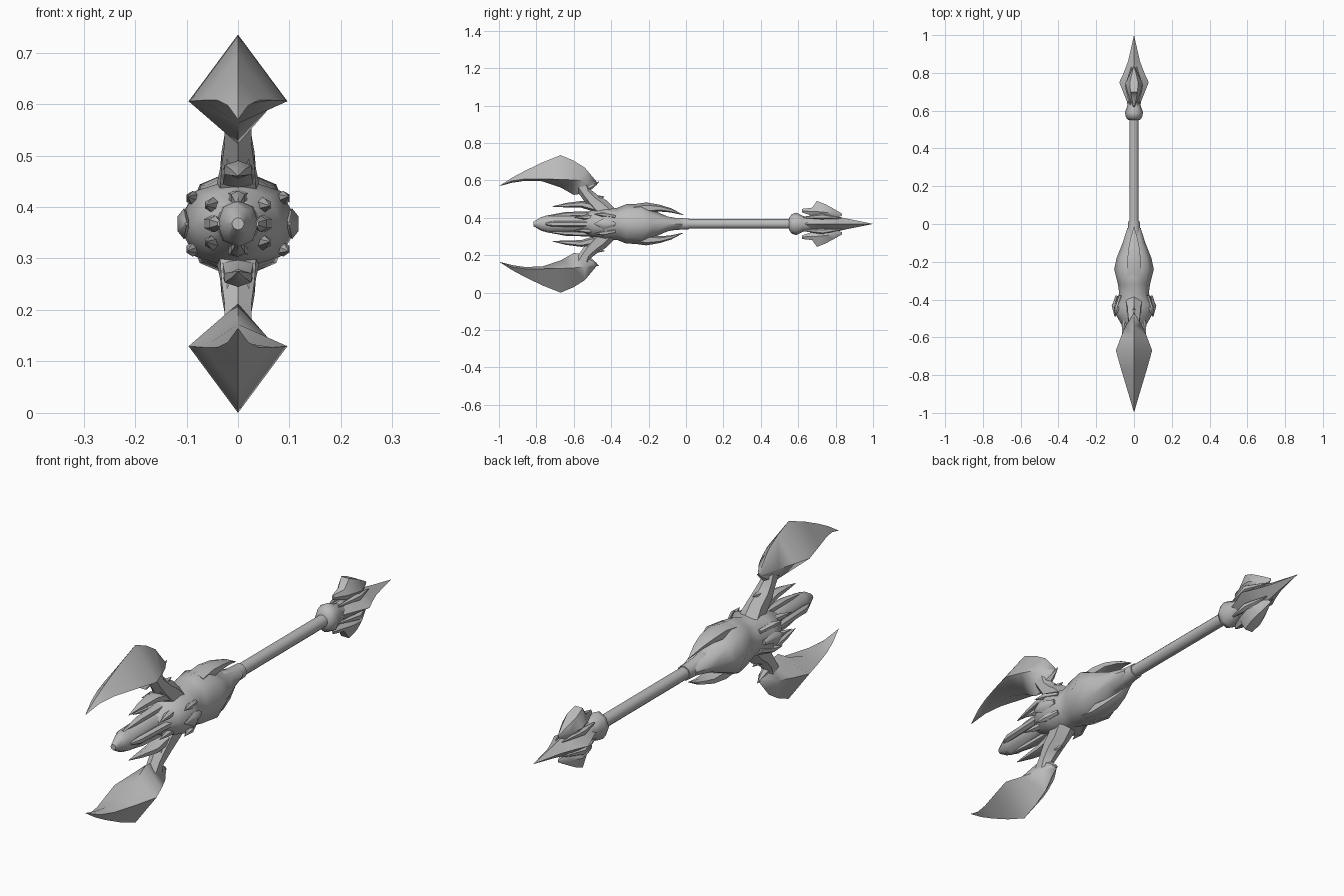
import bpy, bmesh, math
from mathutils import Vector

old = bpy.data.objects.get("Cube")
if old:
    bpy.data.objects.remove(old, do_unlink=True)

AXIS = 0.3675          # height of the shaft axis; part heights are relative to it
GREY = (0.50, 0.50, 0.50, 1)
metal = bpy.data.materials.new("grey metal")
metal.use_nodes = True
metal.diffuse_color = GREY
metal.node_tree.nodes["Principled BSDF"].inputs["Base Color"].default_value = GREY


def skin(name, rings, sharp=50):
    """Join rings of points into one closed, smooth-shaded object."""
    bm = bmesh.new()
    loops = [[bm.verts.new((p[0], p[1], p[2] + AXIS)) for p in r] for r in rings]
    n = len(loops[0])
    for a, b in zip(loops, loops[1:]):
        for i in range(n):
            j = (i + 1) % n
            bm.faces.new((a[i], a[j], b[j], b[i]))
    bm.faces.new(loops[0])
    bm.faces.new(loops[-1])
    bmesh.ops.remove_doubles(bm, verts=bm.verts, dist=0.0005)
    bmesh.ops.recalc_face_normals(bm, faces=bm.faces)
    me = bpy.data.meshes.new(name)
    bm.to_mesh(me)
    bm.free()
    me.materials.append(metal)
    me.shade_smooth()
    me.set_sharp_from_angle(angle=math.radians(sharp))
    ob = bpy.data.objects.new(name, me)
    bpy.context.collection.objects.link(ob)
    return ob


def loft(name, sections, n=4, side=1, sharp=50):
    """Sections along y: (y, top, middle, bottom, half width)."""
    rings = []
    for y, top, mid, low, w in sections:
        ring = []
        for i in range(n):
            a = math.tau * i / n
            s = math.sin(a)
            z = mid + s * (top - mid if s > 0 else mid - low)
            ring.append((w * math.cos(a), y, side * z))
        rings.append(ring)
    return skin(name, rings, sharp)


def turned(name, sections, n=8, sharp=50):
    """Symmetric loft: (y, half height, half width)."""
    return loft(name, [(y, h, 0, -h, w) for y, h, w in sections], n, 1, sharp)


def sweep(name, path, side=1, n=6):
    """Bent spike: (x, y, z, half thickness, half width)."""
    pts = [Vector(p[:3]) for p in path]
    rings = []
    for i, p in enumerate(path):
        t = (pts[min(i + 1, len(pts) - 1)] - pts[max(i - 1, 0)]).normalized()
        up = Vector((1, 0, 0)).cross(t).normalized()
        across = t.cross(up)
        ring = []
        for k in range(n):
            a = math.tau * k / n + math.pi / 2
            v = pts[i] + across * (p[4] * math.cos(a)) + up * (p[3] * math.sin(a))
            ring.append((v.x, v.y, side * v.z))
        rings.append(ring)
    return skin(name, rings)


# Shaft and its front collar
turned("shaft", [(-0.05, .025, .025), (0.6, .025, .025)], 12)
turned("shaft_collar", [(-.17, .035, .03), (-.11, .045, .04), (-.07, .035, .035),
                        (.015, .03, .03)], 10)

# Swollen body
turned("body", [(-.57, .04, .045), (-.5, .075, .085), (-.43, .09, .118), (-.37, .085, .078),
                (-.32, .105, .085), (-.24, .108, .105), (-.18, .075, .092),
                (-.1, .04, .06), (-.02, .025, .035)], 8, 60)

# Central head with rails around it
turned("head_core", [(-.815, .012, .012), (-.775, .036, .028), (-.74, .046, .04),
                     (-.6, .046, .04), (-.48, .05, .05)], 8)
for x, label in ((1, "left"), (-1, "right")):
    sweep(label + "_rail", [(x * .036, -.75, 0, .006, .004), (x * .044, -.71, 0, .016, .014),
                            (x * .05, -.55, 0, .016, .016), (x * .06, -.46, 0, .014, .016)])
    # Pointed nub on each flank of the body
    sweep(label + "_nub", [(x * .10, -.49, 0, .003, .003), (x * .105, -.44, 0, .03, .014),
                           (x * .09, -.38, 0, .01, .01)])

for s, label in ((1, "upper"), (-1, "lower")):
    sweep(label + "_rail", [(0, -.75, .04, .004, .006), (0, -.64, .05, .014, .016),
                            (0, -.49, .054, .014, .022)], s)

    # Large diamond-section blade
    loft(label + "_blade", [
        (-.998, .203, .2025, .202, 0), (-.93, .247, .23, .22, .02),
        (-.863, .283, .24, .23, .04), (-.77, .328, .24, .228, .068),
        (-.67, .3675, .238, .195, .096), (-.6, .338, .235, .155, .07),
        (-.54, .30, .23, .165, .045), (-.475, .222, .218, .21, .004)], 4, s, 60)

    # Neck joining the blade to the body, with barbs
    sweep(label + "_neck", [(0, -.56, .215, .045, .03), (0, -.535, .165, .032, .03),
                            (0, -.50, .125, .04, .037), (0, -.46, .09, .05, .04),
                            (0, -.42, .05, .05, .05)], s)
    sweep(label + "_rear_barb", [(0, -.55, .19, .03, .025), (0, -.505, .205, .017, .014),
                                 (0, -.465, .225, .001, .001)], s)
    sweep(label + "_neck_barb", [(0, -.53, .12, .025, .025), (0, -.475, .14, .015, .015),
                                 (0, -.435, .145, .001, .001)], s)
    sweep(label + "_front_barb", [(0, -.715, .093, .001, .001), (0, -.64, .10, .012, .016),
                                  (0, -.56, .105, .018, .03), (0, -.47, .085, .025, .035)], s)

    # Long curved prong over the shaft collar
    sweep(label + "_prong", [(0, -.28, .075, .03, .045), (0, -.21, .085, .03, .042),
                             (0, -.14, .084, .018, .036), (0, -.08, .072, .011, .022),
                             (0, -.015, .048, .001, .001)], s)

    for x, hand in ((1, "left"), (-1, "right")):
        # Teeth around the head and body
        sweep(f"{label}_{hand}_tooth", [(x * .062, -.60, .035, .001, .001),
              (x * .052, -.54, .036, .013, .014), (x * .04, -.46, .04, .016, .02)], s)
        sweep(f"{label}_{hand}_body_tooth", [(x * .098, -.49, .053, .001, .001),
              (x * .088, -.44, .05, .014, .014), (x * .07, -.38, .04, .01, .01)], s)

    # Fin on the rear spearhead
    loft(label + "_fin", [
        (.62, .082, .07, .06, .004), (.675, .09, .066, .04, .028),
        (.70, .132, .066, .03, .036), (.745, .112, .062, .025, .045),
        (.79, .085, .055, .02, .025), (.835, .056, .05, .045, .002)], 6, s)

# Rear ring and spearhead
turned("rear_ring", [(.55, .03, .03), (.565, .052, .043), (.59, .06, .048),
                     (.625, .042, .036), (.66, .035, .032)], 8)
turned("spearhead", [(.61, .03, .03), (.65, .042, .038), (.75, .05, .078),
                     (.80, .042, .055), (.86, .028, .032), (1.0, 0, 0)], 4, 60)
for x, hand in ((1, "left"), (-1, "right")):
    for s in (1, -1):
        sweep(f"spearhead_{hand}_ridge", [(x * .02, .63, .035, .004, .004),
              (x * .035, .73, .04, .016, .016), (x * .015, .83, .03, .002, .002)], s)
